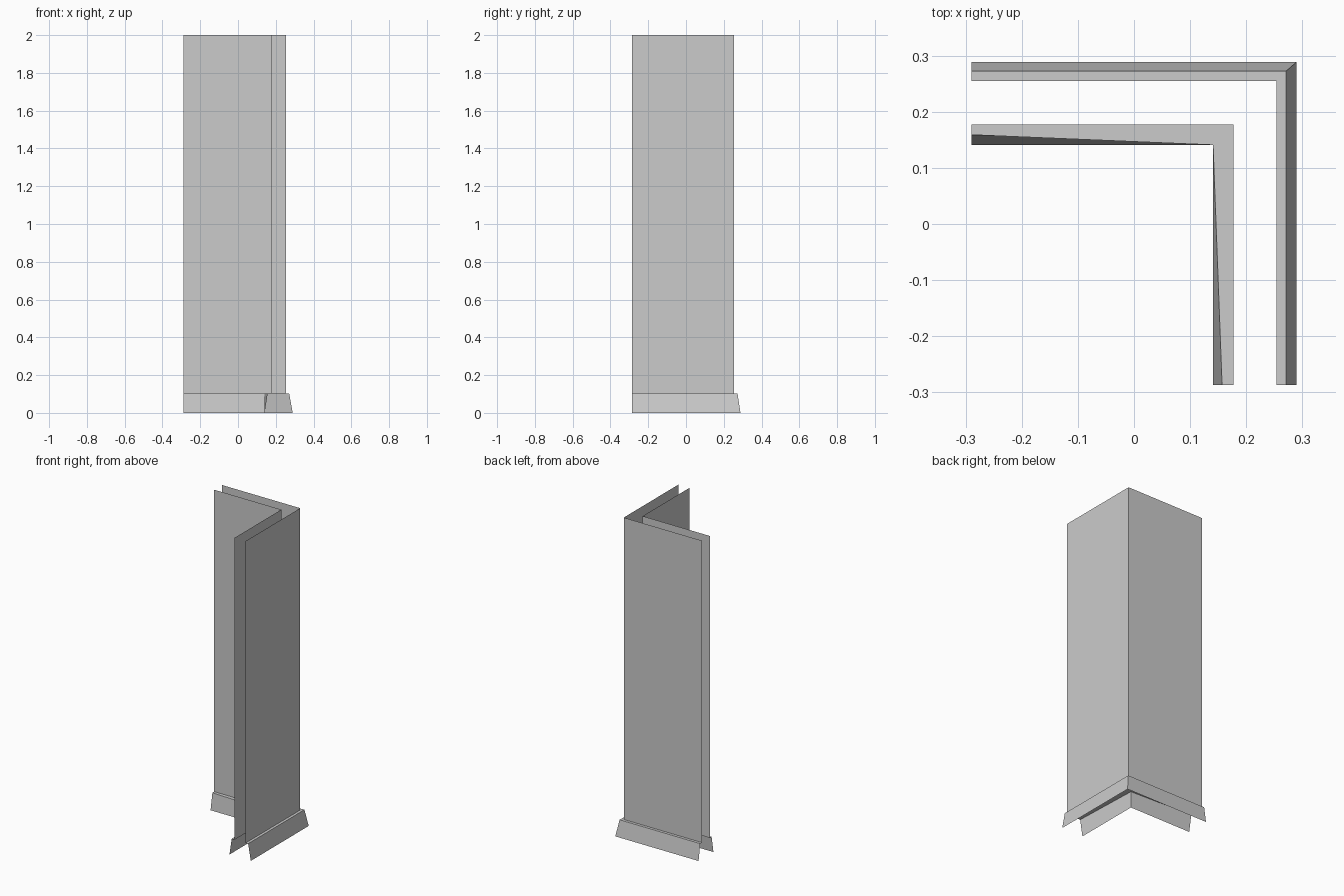
import bpy

if "Cube" in bpy.data.objects:
    bpy.data.objects.remove(bpy.data.objects["Cube"])

X_END, Y_END = -0.2895, -0.2865   # open ends of the two wings
LEDGE_Z, TOP_Z = 0.103, 2.0


def row(x, y, z, end_x=None, end_y=None):
    """L-shaped line: end of back wing, corner, end of side wing."""
    return [(X_END, y if end_y is None else end_y, z),
            (x, y, z),
            (x if end_x is None else end_x, Y_END, z)]


def sheet(name, rows, inward=False):
    """Single-sided sheet of quads through successive L-shaped rows, bottom to top."""
    verts = [p for r in rows for p in r]
    faces = []
    for j in range(len(rows) - 1):
        for i in range(2):
            a = j * 3 + i
            f = (a, a + 3, a + 4, a + 1)
            faces.append(f[::-1] if inward else f)
    mesh = bpy.data.meshes.new(name)
    mesh.from_pydata(verts, [], faces)
    obj = bpy.data.objects.new(name, mesh)
    bpy.context.collection.objects.link(obj)
    return obj


# Wall faces
sheet("outer_wall", [row(0.254, 0.255, LEDGE_Z), row(0.254, 0.255, TOP_Z)])
sheet("inner_wall", [row(0.177, 0.1775, LEDGE_Z), row(0.177, 0.1775, TOP_Z)], inward=True)

# Outer skirting: sloped face and flat ledge
sheet("outer_skirting", [row(0.2895, 0.2885, 0),
                         row(0.271, 0.2725, LEDGE_Z),
                         row(0.254, 0.255, LEDGE_Z)])

# Inner skirting: slope fades to vertical at the corner
sheet("inner_skirting", [row(0.141, 0.141, 0),
                         row(0.141, 0.141, LEDGE_Z, end_x=0.157, end_y=0.159),
                         row(0.177, 0.1775, LEDGE_Z)], inward=True)
